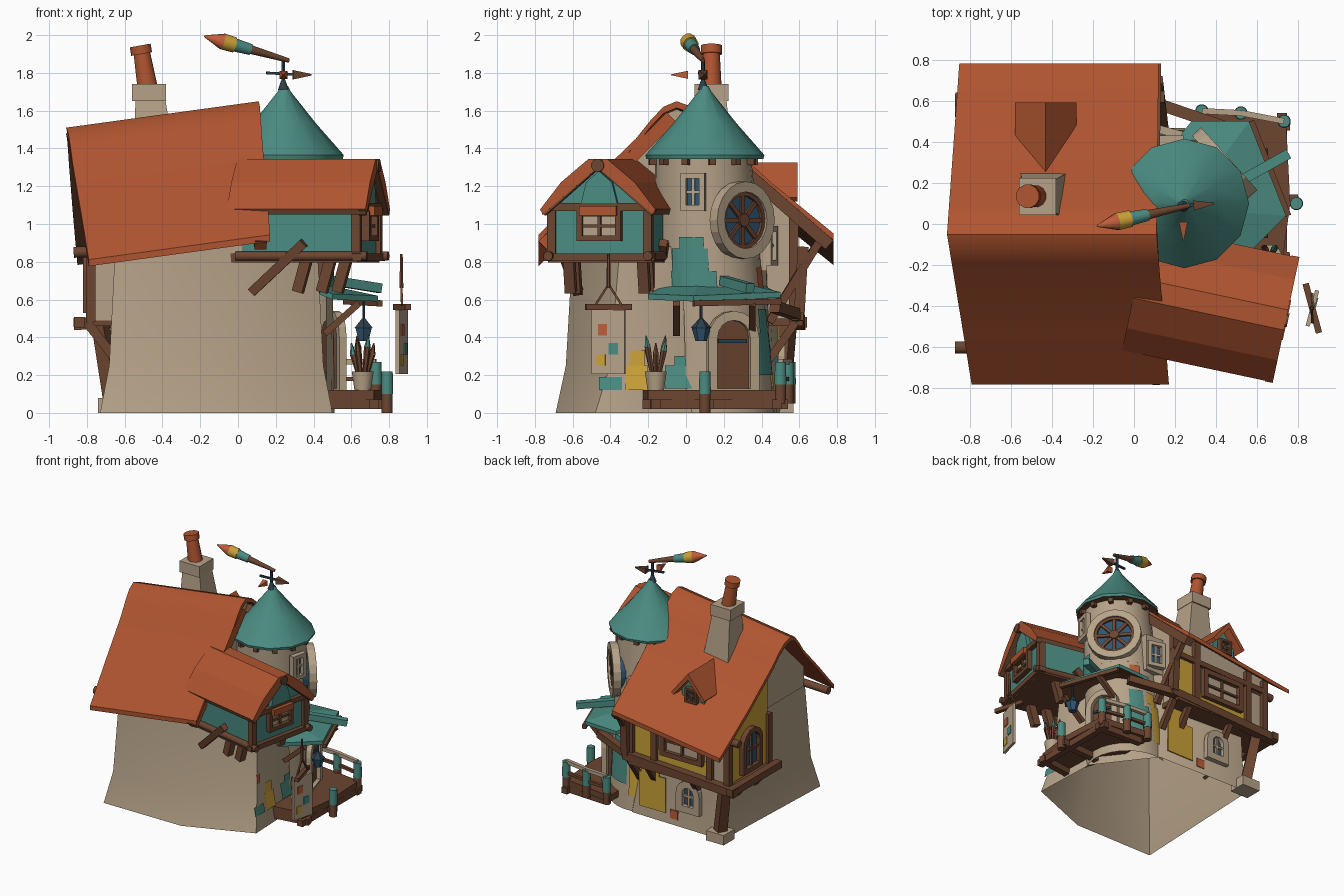
import bpy, bmesh, math
from mathutils import Matrix, Vector

if "Cube" in bpy.data.objects:
    bpy.data.objects.remove(bpy.data.objects["Cube"])

def mat(name, r, g, b):
    m = bpy.data.materials.new(name); m.diffuse_color = (r, g, b, 1); return m
STONE = mat("stone", .47, .365, .25); ROOF = mat("roof_orange", .43, .09, .03)
TEAL = mat("teal", .07, .26, .22); WOOD = mat("wood", .15, .06, .03)
BLUE = mat("glass_blue", .03, .09, .16); YEL = mat("yellow", .6, .36, .04)
IRON = mat("iron", .025, .05, .07); RED = mat("red_paint", .52, .11, .04)
I = Matrix()

def mesh(name, vs, fs, m0, m=I, smooth=0, extra=None, rule=None):
    me = bpy.data.meshes.new(name)
    me.from_pydata([m @ Vector(v) for v in vs], [], fs)
    bm = bmesh.new(); bm.from_mesh(me)
    bmesh.ops.recalc_face_normals(bm, faces=bm.faces); bm.to_mesh(me); bm.free()
    me.materials.append(m0)
    ob = bpy.data.objects.new(name, me); bpy.context.collection.objects.link(ob)
    if extra:
        me.materials.append(extra)
        for p in me.polygons:
            p.material_index = int(rule(p.normal))
    if smooth:
        bpy.ops.object.select_all(action='DESELECT')
        ob.select_set(True); bpy.context.view_layer.objects.active = ob
        bpy.ops.object.shade_smooth_by_angle(angle=math.radians(smooth))
    return ob

def loft(name, rings, m0, m=I, caps=True, loop=False, **k):
    n = len(rings[0]); R = len(rings)
    fs = [(i*n+j, i*n+(j+1) % n, (i+1) % R*n+(j+1) % n, (i+1) % R*n+j)
          for i in range(R if loop else R-1) for j in range(n)]
    if caps and not loop:
        fs += [tuple(range(n)), tuple(range((R-1)*n, R*n))]
    return mesh(name, [v for r in rings for v in r], fs, m0, m, **k)

def plate(name, pts, d0, d1, m0, m=I):
    return loft(name, [[(u, v, d) for u, v in pts] for d in (d0, d1)], m0, m)

def frame(name, outer, inner, d, m0, m=I):
    return loft(name, [[(u, v, e) for u, v in o] for o, e in
                ((outer, 0), (outer, d), (inner, d), (inner, 0))], m0, m, loop=True)

def box(name, c, s, m0, m=I):
    x, y, z = (a/2 for a in s)
    return plate(name, [(-x, -y), (x, -y), (x, y), (-x, y)], -z, z, m0, m @ Matrix.Translation(c))

def rod(name, p, q, r0, r1, m0, n=4, m=I):
    p, q = Vector(p), Vector(q); d = q-p
    w = Matrix.Translation(p) @ d.to_track_quat('Z', 'Y').to_matrix().to_4x4()
    ring = lambda r, z: [(r*math.cos((i+.5)*2*math.pi/n), r*math.sin((i+.5)*2*math.pi/n), z) for i in range(n)]
    return loft(name, [ring(r0, 0), ring(r1, d.length)], m0, m @ w, smooth=35 if n > 6 else 0)

def wall(x, y, z, deg):  # local u = right, v = up, w = outward
    a = math.radians(deg); c, s = math.cos(a), math.sin(a)
    return Matrix(((-s, 0, c, x), (c, 0, s, y), (0, 1, 0, z), (0, 0, 0, 1)))

def outline(w, h, v0=0, arched=False):
    if not arched: return [(-w/2, v0), (w/2, v0), (w/2, v0+h), (-w/2, v0+h)]
    return [(-w/2, v0), (w/2, v0)] + [(w/2*math.cos(i*math.pi/8), v0+h-w/2+w/2*math.sin(i*math.pi/8)) for i in range(9)]

def window(name, m, w, h, fm, arched=False, t=.03, glass=BLUE):
    plate(name+"_glass", outline(w, h, 0, arched), -.03, .008, glass, m)
    frame(name+"_frame", outline(w+2*t, h+2*t, -t, arched), outline(w, h, 0, arched), .04, fm, m)
    if glass is not WOOD:
        box(name+"_mullion", (0, h/2, .015), (.016, h, .02), fm, m)
        box(name+"_crossbar", (0, h/2, .015), (w, .016, .02), fm, m)

# main stone body, flared at the base, open underneath
bot = [(-.73, -.69), (-.03, -.69), (.5, -.48), (.48, .05), (.15, .48), (-.68, .5)]
top = [(-.65, -.6), (-.07, -.6), (.42, -.35), (.42, .05), (.1, .42), (-.62, .48)]
loft("stone_body", [[(a[0]+(b[0]-a[0])*t, a[1]+(b[1]-a[1])*t, z) for a, b in zip(bot, top)]
     for z, t in ((0, 0), (.25, .6), (.88, 1))], STONE, caps=False, smooth=50)

# main roof: leaning gable with rounded ridge
prof = [(-.78, -.715), (-.52, -.45), (-.265, -.2), (-.19, -.105), (-.12, -.03), (-.05, 0), (.02, -.025), (.09, -.085), (.155, -.16), (.45, -.43), (.78, -.70)]
ridge = lambda x: 1.51+.137*(x+.91)
def drop(y):
    for (a, da), (b, db) in zip(prof, prof[1:]):
        if a <= y <= b: return da+(db-da)*(y-a)/(b-a)
roofz = lambda x, y: ridge(x)+drop(y)
def roof_ring(xc, xf, xb):
    px = [xc+((xf-xc)*min(1, -(y+.05)/.73) if y < -.05 else (xb-xc)*(y+.05)/.83) for y, d in prof]
    up = [(x, y, ridge(x)+d) for x, (y, d) in zip(px, prof)]
    return up+[(x, y, z-.035) for x, y, z in reversed(up)]
loft("main_roof", [roof_ring(-.91, -.79, -.85), roof_ring(.11, .17, .12)], ROOF, smooth=40,
     extra=WOOD, rule=lambda n: n.z < -.1 and n.y < 0)
rod("verge_board_back", (.09, .02, roofz(.1, .02)-.09), (.1, .76, roofz(.1, .76)-.075), .045, .045, WOOD)
rod("verge_board_front", (.08, -.08, roofz(.1, -.08)-.07), (.12, -.76, roofz(.12, -.76)-.07), .05, .045, ROOF)
for y in (-.6, .55):
    rod("roof_log", (-.87, y, .85), (-.6, y, .86), .03, .03, WOOD, 12)

def under(x, ys, z0):
    return [(x, ys[0], z0)]+[(x, ys[-1], z0)]+[(x, y, roofz(x, y)-.03) for y in reversed(ys)]
loft("gable_wall", [under(x, [-.58, -.265, -.12, -.05, .02, .155, .45, .48], .84) for x in (-.66, .05)], STONE)
# overhanging bay at the back left
loft("back_bay", [under(x, [.06, .155, .45, .56], .49) for x in (-.78, .08)], STONE, extra=YEL, rule=lambda n: n.x < -.7)
for a, b, h in ((-.14, .07, .4), (-.62, -.12, .1)):
    box("bay_yellow_plaster", ((a+b)/2, .562, .53+h/2), (b-a, .009, h), YEL)
box("bay_floor", (-.37, .34, .48), (.92, .56, .04), WOOD)
rod("bay_side_beam", (-.84, 0, .48), (-.84, .64, .48), .04, .04, WOOD)
rod("bay_back_beam", (-.87, .6, .47), (.14, .59, .52), .045, .045, WOOD)
rod("bay_end_beam", (.1, .59, .52), (.45, .47, .56), .04, .04, WOOD)
for x in (-.78, -.62, -.12, .09):
    rod("bay_post", (x, .57, .48), (x, .57, roofz(x, .57)-.05), .035, .035, WOOD)
rod("bay_front_post", (-.78, .06, .48), (-.78, .06, .9), .035, .035, WOOD)
rod("bay_rail", (-.8, .57, .86), (.1, .57, .88), .03, .03, WOOD)
rod("corner_post", (-.66, .5, .06), (-.73, .54, .48), .055, .05, WOOD)
box("post_foot", (-.66, .5, .04), (.16, .14, .08), STONE)
for x in (-.45, -.05, .1):
    rod("bay_strut", (x, .44, .28), (x, .58, .48), .03, .03, WOOD)
rod("eave_post", (.12, .6, .53), (.12, .62, .88), .04, .04, WOOD)
rod("eave_strut", (.15, .44, .48), (.12, .7, .9), .03, .03, WOOD)
for y in (.06, .3):
    rod("side_bracket_strut", (-.66, y, .3), (-.8, y, .48), .035, .035, WOOD)
window("bay_side_window", wall(-.78, .3, .57, 180), .17, .27, WOOD, True, .04)
window("bay_back_window", wall(-.37, .56, .64, 90), .3, .16, WOOD, t=.04, glass=STONE)
window("low_window", wall(-.38, .485, .2, 90), .1, .15, STONE, True, .055)

# round tower: lower outer shell and full upper drum
def tw(z):
    t = z/1.36; return .2+.04*t, .16-.07*t, .31-.055*t
def tpt(deg, z, off=0):
    x, y, r = tw(z); a = math.radians(deg); return (x+(r+off)*math.cos(a), y+(r+off)*math.sin(a), z)
N = 11
mesh("tower_lower", [tpt(-30+i*14, z) for z in (0, .45, .88) for i in range(N)],
     [(k*N+i, k*N+i+1, k*N+N+i+1, k*N+N+i) for k in (0, 1) for i in range(N-1)], STONE, smooth=35)
loft("tower", [[tpt(i*15, z) for i in range(24)] for z in (.8, 1.37)], STONE, smooth=35)
cone = [(.31, 1.345), (.315, 1.365), (.17, 1.53), (.035, 1.7), (.02, 1.73)]
loft("tower_roof", [[(.245+r*math.cos(i*math.pi/6), .1+r*math.sin(i*math.pi/6), z) for i in range(12)] for r, z in cone],
     TEAL, smooth=32, extra=WOOD, rule=lambda n: n.z < -.5)
for i in range(12):
    rod("rafter_end", tpt(i*30+10, 1.33, -.02), tpt(i*30+10, 1.33, .035), .025, .025, WOOD)
# big round window
m = wall(*tpt(42, 1.02, -.015), 42)
circ = lambda r: [(r*math.cos(i*math.pi/10), r*math.sin(i*math.pi/10)) for i in range(20)]
plate("round_glass", circ(.16), -.06, .025, BLUE, m)
frame("round_stone_ring", circ(.205), circ(.15), .06, STONE, m)
frame("round_wood_ring", circ(.152), circ(.13), .045, WOOD, m)
for i in range(4):
    box("spoke", (0, 0, .03), (.28, .024, .02), WOOD, m @ Matrix.Rotation(i*math.pi/4, 4, 'Z'))
plate("window_hub", circ(.035), .02, .05, WOOD, m)
window("tower_window", wall(*tpt(-13, 1.1, .005), -13), .07, .14, STONE)
box("back_window_block", (.16, .38, .9), (.16, .1, .3), STONE)
window("back_tower_window", wall(.16, .43, .81, 75), .08, .15, STONE)
# door
m = wall(*tpt(17, .13, .0), 17)
window("door", m, .18, .36, STONE, True, .05, WOOD)
box("door_strap", (0, .25, .012), (.16, .02, .012), IRON, m)
# paint splashes on tower and walls
for a, b, z0, z1, c in ((-50, 8, .64, .75, TEAL), (-42, 0, .75, .87, TEAL), (-32, -4, .87, .93, TEAL), (50, 88, .2, .42, TEAL),
                        (58, 80, .42, .55, TEAL), (62, 78, .64, .77, RED), (92, 108, .12, .45, YEL), (86, 100, .45, .55, YEL)):
    n = 6; pts = [tpt(a+(b-a)*i/n, z, .007) for z in (z0, z1) for i in range(n+1)]
    mesh("tower_paint", pts, [(i, i+1, i+n+2, i+n+1) for i in range(n)], c)
bx = lambda z: (.5-.192*z if z < .25 else .452-.05*(z-.25))+.006
for a, b, z0, z1, c in ((-.32, -.2, .12, .25, YEL), (-.3, -.22, .25, .33, YEL), (-.46, -.34, .12, .19, TEAL),
                        (-.11, .04, .13, .25, TEAL), (-.06, .04, .25, .3, TEAL), (-.4, -.36, .36, .43, RED)):
    mesh("wall_paint", [(bx(z0), a, z0), (bx(z0), b, z0), (bx(z1), b, z1), (bx(z1), a, z1)], [(0, 1, 2, 3)], c)
for a, b, z0, z1, c in ((-.16, .08, .08, .36, YEL), (-.1, .06, .36, .46, YEL), (-.27, -.2, .05, .12, RED)):
    box("back_paint", ((a+b)/2, .488, (z0+z1)/2), (b-a, .009, z1-z0), c)

# oriel house on the front right corner
H = wall(.73, -.465, 0, -12)
plate("oriel_walls", [(-.26, .83), (.26, .83), (.26, 1.1), (0, 1.3), (-.26, 1.1)], -.74, -.05, TEAL, H)
loft("oriel_roof", [[(u, v, d) for u, v in ((-.31, 1.08), (-.2, 1.22), (-.05, 1.345), (.05, 1.345), (.2, 1.22), (.31, 1.08),
     (.3, 1.05), (0, 1.3), (-.3, 1.05))] for d in (-.74, .01)], ROOF, H, extra=WOOD, rule=lambda n: n.z < -.2)
box("oriel_floor", (0, .82, -.4), (.56, .05, .72), WOOD, H)
for v, w in ((.825, .6), (1.09, .5)):
    box("oriel_front_beam", (0, v, -.04), (w, .04, .05), WOOD, H)
for s in (-1, 1):
    box("oriel_corner_post", (s*.26, .96, -.05), (.045, .27, .05), WOOD, H)
    rod("oriel_barge_board", (s*.3, 1.06, -.01), (0, 1.32, -.01), .028, .028, WOOD, m=H)
    rod("oriel_sill_log", (s*.27, .83, -.7), (s*.27, .83, .01), .025, .025, WOOD, 12, H)
    for d in (-.2, -.33):
        rod("oriel_bracket_post", (s*.2, .64, d-.05), (s*.2, .82, d), .04, .04, WOOD, m=H)
    rod("oriel_long_strut", (s*.24, .64, -.62), (s*.28, .9, -.33), .035, .035, WOOD, m=H)
rod("oriel_ridge_log", (0, 1.31, -.7), (0, 1.31, .02), .035, .035, WOOD, 12, H)
plate("oriel_window_hood", [(-.1, 1.1), (.1, 1.1), (.07, 1.22), (0, 1.28), (-.07, 1.22)], -.05, -.02, TEAL, H)
window("oriel_window", H @ Matrix.Translation((0, .94, -.05)), .18, .1, WOOD, glass=STONE)
rod("window_awning", (-.1, 1.07, -.01), (.1, 1.07, -.01), .035, .035, ROOF, m=H)

# hanging sign
S = wall(.868, -.41, 0, -15)
box("sign_plate", (0, .375, 0), (.18, .34, .02), STONE, S)
for u, v, c in ((-.03, .44, RED), (.03, .34, TEAL), (-.04, .28, YEL)):
    box("sign_paint", (u, v, .012), (.05, .06, .006), c, S)
rod("sign_bar", (.835, -.29, .56), (.9, -.53, .56), .022, .022, WOOD)
for y in (-.34, -.48):
    rod("sign_rope", (.868, y, .57), (.865, -.41, .68), .008, .008, WOOD)
rod("sign_chain", (.865, -.41, .66), (.865, -.41, .84), .012, .008, WOOD, 6)

# porch deck, rails, awning
plate("deck", [(.45, -.23), (.72, -.2), (.76, .1), (.74, .5), (.3, .56), (.3, .2)], .07, .12, WOOD)
for p, q in (((.48, -.2), (.76, -.16)), ((.45, .1), (.8, .12)), ((.36, .5), (.76, .48)), ((.72, -.23), (.72, .54))):
    rod("deck_joist", (*p, .045), (*q, .045), .035, .035, WOOD)
posts = [(.79, .1, 0), (.73, .5, .05), (.52, .54, .05), (.33, .55, .05)]
for x, y, z in posts:
    rod("rail_post", (x, y, z), (x, y, z+.2), .03, .03, WOOD, 12)
    rod("rail_post_cap", (x, y, z+.1), (x, y, z+.22), .033, .03, TEAL, 12)
for a, b in zip(posts[1:], posts[2:]):
    rod("rail_top", (a[0], a[1], .27), (b[0], b[1], .27), .02, .02, STONE)
    rod("rail_low", (a[0], a[1], .18), (b[0], b[1], .18), .016, .016, WOOD)
out = [(.28, .5, .6), (.56, .5, .61), (.74, .04, .59), (.5, -.2, .6)]
inn = [(.2, .4, .65), (.4, .28, .66), (.46, .06, .65), (.4, -.12, .64)]
for i in range(3):
    q = [out[i], out[i+1], inn[i+1], inn[i]]
    loft("awning", [[(x, y, z+d) for x, y, z in q] for d in (0, .03)], TEAL, extra=WOOD, rule=lambda n: n.z < -.3)
rod("awning_edge", (.57, .5, .59), (.75, .04, .58), .022, .022, WOOD)
for y in (-.05, .35):
    rod("awning_strut", (.46, y, .42), (.64, y, .58), .025, .025, WOOD)
rod("awning_pole", (.5, .2, .7), (.75, .34, .66), .035, .035, TEAL)

# plant pot with brushes, lantern
rod("pot", (.66, -.16, .12), (.66, -.16, .22), .045, .06, STONE, 12)
for i in range(6):
    a = i*math.pi/3; c, s = math.cos(a), math.sin(a); z = .31+.02*(i % 3)
    rod("brush_stick", (.66+.02*c, -.16+.02*s, .2), (.66+.05*c, -.16+.05*s, z), .012, .018, WOOD, 6)
    rod("brush_tip", (.66+.05*c, -.16+.05*s, z), (.66+.06*c, -.16+.06*s, z+.06), .018, .003, TEAL if i % 2 else WOOD, 6)
rod("lantern", (.665, .08, .38), (.665, .08, .45), .03, .05, BLUE, 6)
rod("lantern_cap", (.665, .08, .45), (.665, .08, .5), .055, .01, IRON, 6)
rod("lantern_hook", (.665, .08, .49), (.665, .08, .6), .008, .008, IRON, 6)

# back dormer
m = wall(-.43, .52, 0, 90)
plate("dormer_wall", [(-.1, 1.02), (.1, 1.02), (.1, 1.17), (0, 1.28), (-.1, 1.17)], -.25, 0, TEAL, m)
plate("dormer_roof", [(-.15, 1.14), (0, 1.325), (.15, 1.14), (.13, 1.12), (0, 1.275), (-.13, 1.12)], -.32, .07, ROOF, m)
window("dormer_window", m @ Matrix.Translation((0, 1.09, 0)), .07, .08, WOOD, t=.018)

# chimney
rod("chimney_stack", (-.44, .135, 1.3), (-.465, .135, 1.67), .16, .11, STONE)
box("chimney_cap", (-.47, .135, 1.695), (.18, .18, .09), STONE)
rod("chimney_pot", (-.48, .135, 1.73), (-.51, .135, 1.91), .055, .045, ROOF, 12)
rod("chimney_pot_rim", (-.51, .135, 1.9), (-.518, .135, 1.945), .058, .058, ROOF, 12)

# weather vane with paintbrush
rod("spire", (.24, .09, 1.7), (.24, .09, 1.87), .012, .01, IRON, 6)
rod("spire_base", (.24, .09, 1.71), (.24, .09, 1.77), .03, .008, IRON, 12)
rod("vane_bar", (.15, .07, 1.8), (.33, .1, 1.79), .01, .01, IRON)
rod("vane_arrow", (.29, .09, 1.79), (.39, .1, 1.79), .035, .005, WOOD)
rod("vane_cross_tip", (.24, .01, 1.79), (.24, -.08, 1.79), .03, .003, RED)
P = Vector((.27, .09, 1.865)); Q = Vector((-.18, -.01, 1.995))
for n, a, b, r0, r1, c in (("handle", 0, .45, .012, .024, WOOD), ("ferrule", .45, .64, .03, .036, TEAL),
                           ("bristles", .64, .78, .042, .044, YEL), ("tip", .78, 1, .044, .004, RED)):
    rod("paintbrush_"+n, P.lerp(Q, a), P.lerp(Q, b), r0, r1, c, 12)

for m in bpy.data.materials:
    if m.users and not m.is_grease_pencil:
        m.use_nodes = True
        m.node_tree.nodes["Principled BSDF"].inputs["Base Color"].default_value = m.diffuse_color
